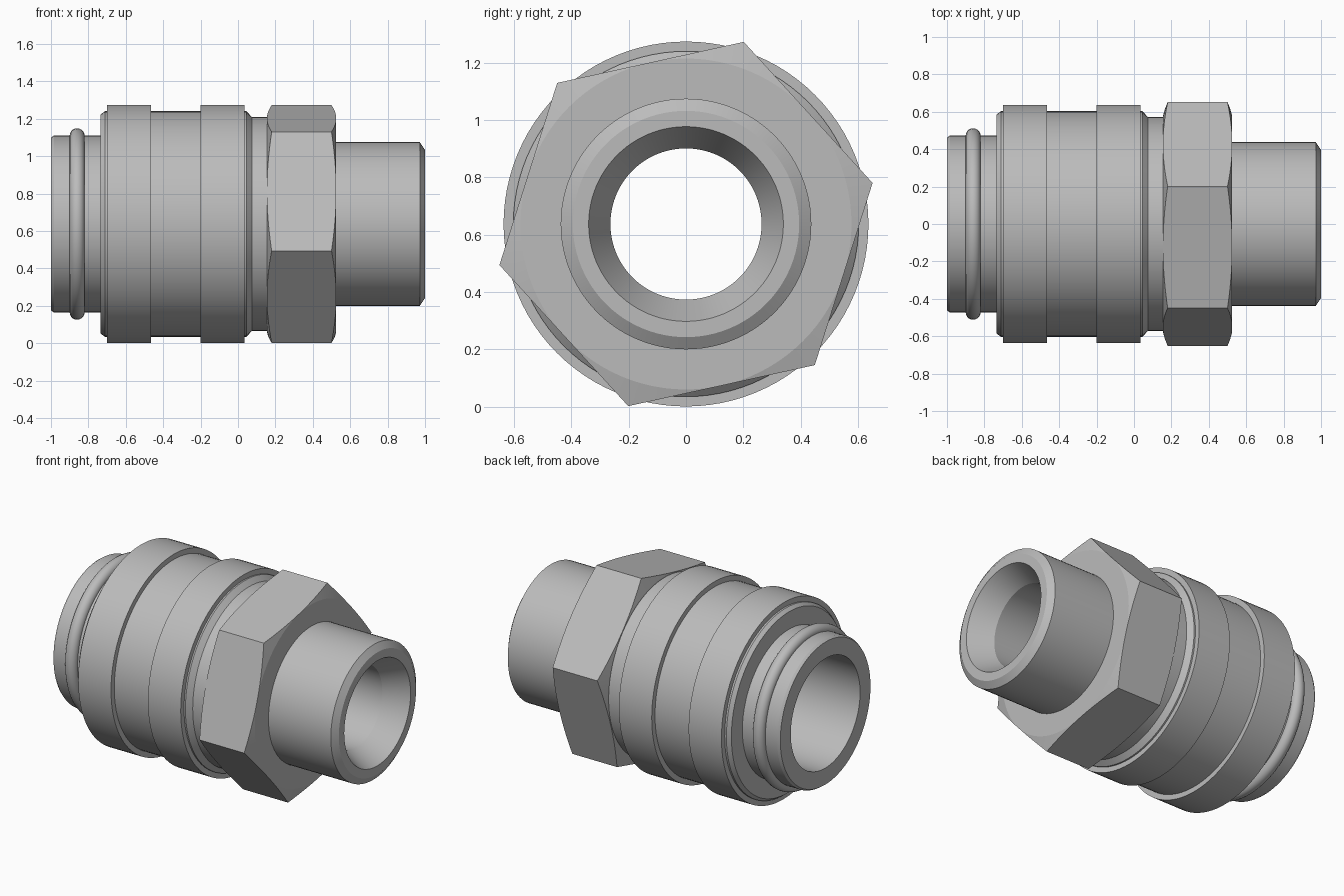
import bpy, bmesh, math

cube = bpy.data.objects.get("Cube")
if cube:
    bpy.data.objects.remove(cube, do_unlink=True)

AXIS_Z = 0.6375
SEGMENTS = 96

steel = bpy.data.materials.new("grey steel")
steel.use_nodes = True
steel.diffuse_color = (0.5, 0.5, 0.5, 1)
steel.node_tree.nodes["Principled BSDF"].inputs["Base Color"].default_value = steel.diffuse_color


def finish(name, bm, angle):
    """Turn a bmesh into a shaded object lying on the fitting axis."""
    bmesh.ops.recalc_face_normals(bm, faces=bm.faces)
    mesh = bpy.data.meshes.new(name)
    bm.to_mesh(mesh)
    bm.free()
    mesh.materials.append(steel)
    obj = bpy.data.objects.new(name, mesh)
    obj.location.z = AXIS_Z
    bpy.context.collection.objects.link(obj)
    shade(obj, angle)
    return obj


def shade(obj, angle):
    bpy.ops.object.select_all(action='DESELECT')
    obj.select_set(True)
    bpy.context.view_layer.objects.active = obj
    bpy.ops.object.shade_smooth_by_angle(angle=math.radians(angle))


def lathe(name, profile, angle=20):
    """Revolve a closed (x, radius) profile around the x axis."""
    bm = bmesh.new()
    verts = [bm.verts.new((x, 0, r)) for x, r in profile]
    edges = [bm.edges.new((v, verts[i - 1])) for i, v in enumerate(verts)]
    bmesh.ops.spin(bm, geom=verts + edges, cent=(0, 0, 0), axis=(1, 0, 0),
                   angle=math.tau, steps=SEGMENTS)
    bmesh.ops.remove_doubles(bm, verts=bm.verts, dist=1e-5)
    return finish(name, bm, angle)


# Main body: spigot, collared sleeve, neck, threaded end and stepped bore
lathe("fitting_body", [
    (-1, 0.355), (-1, 0.462), (-0.985, 0.472), (-0.735, 0.472),
    (-0.735, 0.585), (-0.712, 0.603), (-0.70, 0.603),
    (-0.70, 0.637), (-0.465, 0.637), (-0.465, 0.603),
    (-0.20, 0.603), (-0.20, 0.637), (0.035, 0.637), (0.035, 0.603),
    (0.045, 0.603), (0.075, 0.571), (0.30, 0.571),
    (0.30, 0.4375), (0.972, 0.4375), (1, 0.395),
    (1, 0.34), (0.85, 0.264), (0.10, 0.264), (0.10, 0.355)])

# Seal ring around the spigot
lathe("seal_ring", [(-0.86 + 0.04 * math.cos(a * math.tau / 20),
                     0.472 + 0.04 * math.sin(a * math.tau / 20)) for a in range(20)], 40)

# Hexagonal nut: a prism trimmed by a double-chamfered ring
bm = bmesh.new()
sides = [math.radians(12.4 + 60 * i) for i in range(6)]
base = bm.faces.new([bm.verts.new((0.155, 0.667 * math.cos(a), 0.667 * math.sin(a))) for a in sides])
top = bmesh.ops.extrude_face_region(bm, geom=[base])["geom"]
bmesh.ops.translate(bm, verts=[v for v in top if isinstance(v, bmesh.types.BMVert)], vec=(0.37, 0, 0))
nut = finish("hex_nut", bm, 10)

trimmer = lathe("nut_trimmer", [(0.15, 0.42), (0.15, 0.56), (0.18, 0.667), (0.20, 0.74),
                                (0.48, 0.74), (0.50, 0.667), (0.53, 0.56), (0.53, 0.42)])
trimmer.hide_render = True
trim = nut.modifiers.new("chamfer", 'BOOLEAN')
trim.operation = 'INTERSECT'
trim.solver = 'EXACT'
trim.object = trimmer
bpy.context.view_layer.objects.active = nut
bpy.ops.object.modifier_apply(modifier=trim.name)
bpy.data.objects.remove(trimmer, do_unlink=True)
shade(nut, 10)
